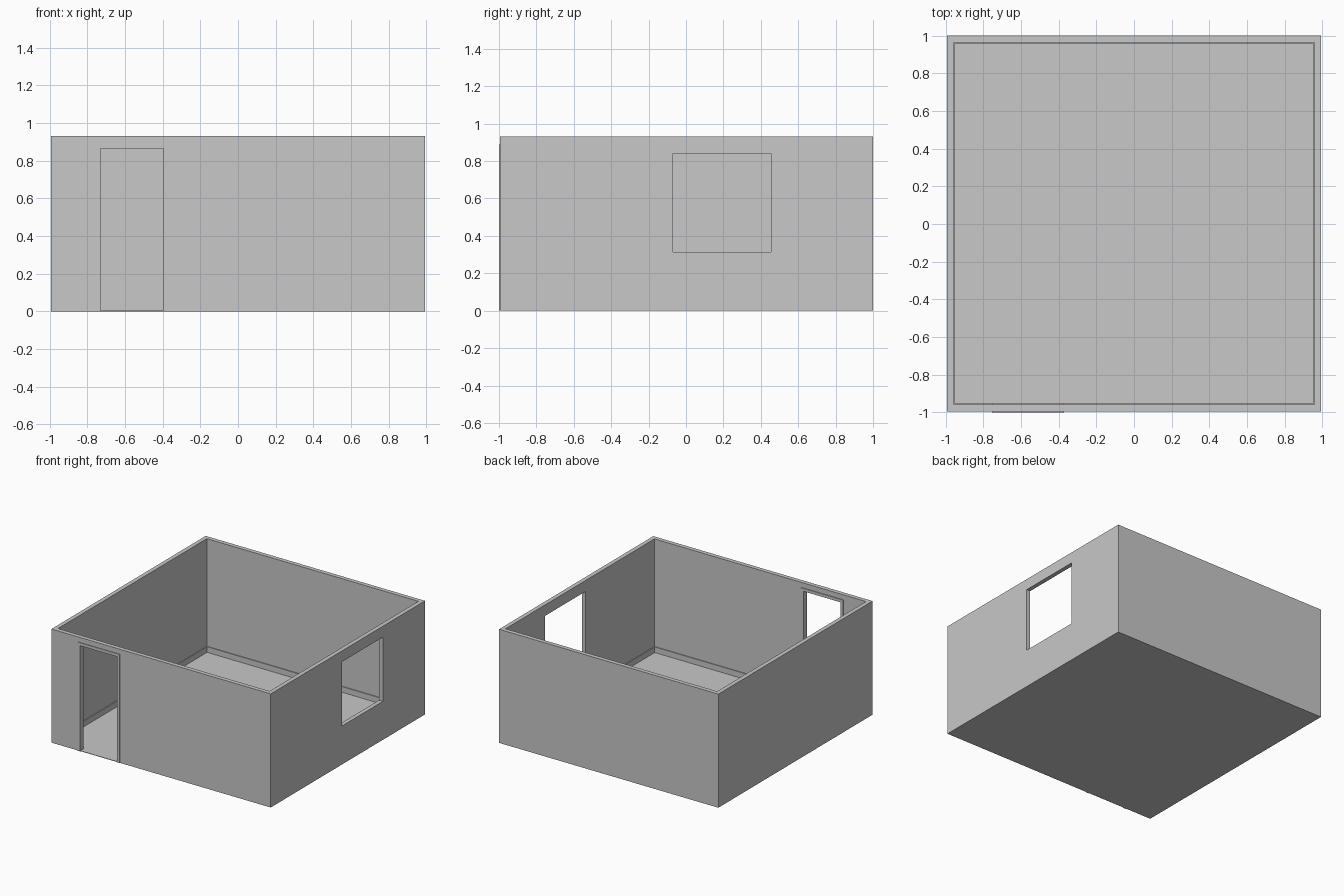
import bpy
import bmesh
from mathutils import Vector

cube = bpy.data.objects.get("Cube")
if cube:
    bpy.data.objects.remove(cube, do_unlink=True)

# One plain grey for the whole room
grey = bpy.data.materials.new("plain_grey")
grey.use_nodes = True
colour = (0.58, 0.58, 0.58, 1)
grey.diffuse_color = colour
grey.node_tree.nodes["Principled BSDF"].inputs["Base Color"].default_value = colour

# Overall sizes
X, FRONT, BACK, HEIGHT = 0.993, -0.995, 1.0, 0.93
WALL = 0.035
IN_X, IN_FRONT, IN_BACK = X - WALL, FRONT + WALL, BACK - WALL
SKIRT_H, SKIRT_T = 0.05, 0.007
FLOOR = 0.004
DOOR_L, DOOR_R, DOOR_TOP, TRIM = -0.73, -0.395, 0.865, 0.024


def box(name, low, high):
    """Box between two opposite corners."""
    low, high = Vector(low), Vector(high)
    bm = bmesh.new()
    bmesh.ops.create_cube(bm, size=1)
    for v in bm.verts:
        v.co = (low + high) / 2 + v.co * (high - low)
    mesh = bpy.data.meshes.new(name)
    bm.to_mesh(mesh)
    bm.free()
    mesh.materials.append(grey)
    obj = bpy.data.objects.new(name, mesh)
    bpy.context.collection.objects.link(obj)
    return obj


def cut(target, low, high):
    """Cut a box-shaped opening out of the target."""
    cutter = box("cutter", low, high)
    cutter.hide_render = True
    mod = target.modifiers.new("opening", "BOOLEAN")
    mod.operation = "DIFFERENCE"
    mod.solver = "EXACT"
    mod.object = cutter
    bpy.context.view_layer.objects.active = target
    bpy.ops.object.modifier_apply(modifier=mod.name)
    bpy.data.objects.remove(cutter, do_unlink=True)


# Outer walls, hollowed, then cut for the door and window
walls = box("walls", (-X, FRONT, 0), (X, BACK, HEIGHT))
cut(walls, (-IN_X, IN_FRONT, -1), (IN_X, IN_BACK, 2))
cut(walls, (DOOR_L - TRIM, -2, -1), (DOOR_R + TRIM, -0.8, DOOR_TOP + TRIM))
cut(walls, (0.8, -0.07, 0.315), (2, 0.455, 0.84))

# Floor and the strip of it under the doorway
box("floor", (-IN_X, IN_FRONT, 0), (IN_X, IN_BACK, FLOOR))
box("threshold", (DOOR_L, FRONT, 0), (DOOR_R, IN_FRONT, FLOOR))

# Door frame, standing slightly proud on both sides
y0, y1 = -1.0, IN_FRONT + 0.006
box("door_post_right", (DOOR_L - TRIM, y0, 0), (DOOR_L, y1, DOOR_TOP))
box("door_post_left", (DOOR_R, y0, 0), (DOOR_R + TRIM, y1, DOOR_TOP))
box("door_head", (DOOR_L - TRIM, y0, DOOR_TOP), (DOOR_R + TRIM, y1, DOOR_TOP + TRIM))

# Skirting boards along the inside, broken at the doorway
for side, name in ((-1, "right"), (1, "left")):
    a, b = sorted((side * IN_X, side * (IN_X - SKIRT_T)))
    box("skirting_" + name, (a, IN_FRONT, FLOOR), (b, IN_BACK, SKIRT_H))
inner = IN_X - SKIRT_T
box("skirting_back", (-inner, IN_BACK - SKIRT_T, FLOOR), (inner, IN_BACK, SKIRT_H))
for name, a, b in (("right", -inner, DOOR_L - TRIM), ("left", DOOR_R + TRIM, inner)):
    box("skirting_front_" + name, (a, IN_FRONT, FLOOR), (b, IN_FRONT + SKIRT_T, SKIRT_H))
